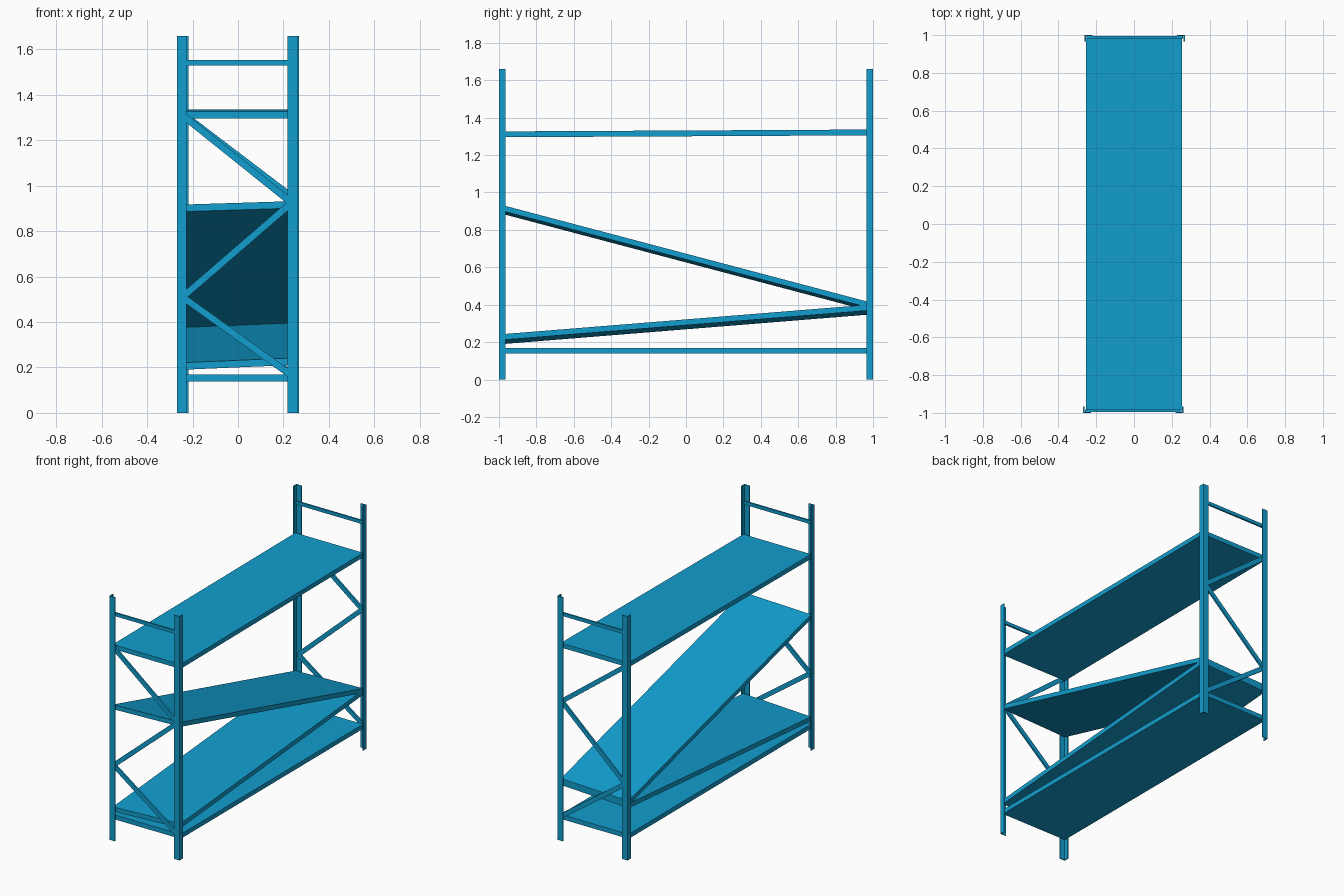
import bpy
import bmesh
from math import atan2
from mathutils import Vector, Matrix

cube = bpy.data.objects.get("Cube")
if cube:
    bpy.data.objects.remove(cube)

blue = bpy.data.materials.new("rack_blue")
blue.use_nodes = True
blue.diffuse_color = (0.006, 0.34, 0.62, 1)
blue.node_tree.nodes["Principled BSDF"].inputs["Base Color"].default_value = blue.diffuse_color


def add_object(name, bm):
    bmesh.ops.recalc_face_normals(bm, faces=bm.faces)
    mesh = bpy.data.meshes.new(name)
    bm.to_mesh(mesh)
    bm.free()
    mesh.materials.append(blue)
    obj = bpy.data.objects.new(name, mesh)
    bpy.context.collection.objects.link(obj)
    return obj


HEIGHT = 1.66
FLANGE_X, FLANGE_Y, WALL = 0.042, 0.035, 0.006
HALF_X, HALF_Y = 0.265, 1.0
SHELF_X, SHELF_Y, SHELF_THICK = 0.255, 0.982, 0.031


# Corner post: angle-iron profile pulled up to full height
def post(name, sx, sy, shift):
    profile = [(0, 0), (FLANGE_X, 0), (FLANGE_X, WALL), (WALL, WALL),
               (WALL, FLANGE_Y), (0, FLANGE_Y)]
    bm = bmesh.new()
    verts = [bm.verts.new((sx * (HALF_X - u) + shift, sy * (HALF_Y - v), 0))
             for u, v in profile]
    base = bm.faces.new(verts)
    top = bmesh.ops.extrude_face_region(bm, geom=[base])["geom"]
    bmesh.ops.translate(bm, vec=(0, 0, HEIGHT),
                        verts=[g for g in top if isinstance(g, bmesh.types.BMVert)])
    add_object(name, bm)


# Flat bar in an end frame, running between two (x, z) points
def bar(name, start, end, width, y, shift):
    a, b = Vector((start[0], 0, start[1])), Vector((end[0], 0, end[1]))
    d = b - a
    mid = (a + b) / 2 + Vector((shift, y, 0))
    bm = bmesh.new()
    bmesh.ops.create_cube(bm, size=1, matrix=Matrix.Translation(mid)
                          @ Matrix.Rotation(-atan2(d.z, d.x), 4, "Y")
                          @ Matrix.Diagonal((d.length, 0.012, width, 1)))
    add_object(name, bm)


# Shelf panel: a slab whose centre height follows its front, back and side tilt
def shelf(name, front, back, side_rise):
    bm = bmesh.new()
    bmesh.ops.create_cube(bm, size=2, matrix=Matrix.Diagonal(
        (SHELF_X, SHELF_Y, SHELF_THICK / 2, 1)))
    for v in bm.verts:
        t = (v.co.y / SHELF_Y + 1) / 2
        v.co.z += front + (back - front) * t + side_rise * v.co.x / SHELF_X
    add_object(name, bm)


# End frames: two posts, a top rail and zigzag bracing
for label, sy, shift in (("front", -1, -0.004), ("back", 1, 0.004)):
    for side, sx in (("left", 1), ("right", -1)):
        post(f"{label}_{side}_post", sx, sy, shift)
    y = sy * 0.988
    bar(f"{label}_top_rail", (-0.255, 1.541), (0.255, 1.541), 0.023, y, shift)
    joint = 0.925 if sy < 0 else 0.945
    zigzag = [(0.24, 0.165), (-0.24, 0.51), (0.24, joint), (-0.24, 1.31)]
    for i, (p, q) in enumerate(zip(zigzag, zigzag[1:])):
        bar(f"{label}_brace_{i + 1}", p, q, 0.03, y, shift)

# Shelves: level top and bottom, two sloping ones between
shelf("top_shelf", 1.311, 1.321, 0)
shelf("upper_sloping_shelf", 0.909, 0.39, 0.008)
shelf("lower_sloping_shelf", 0.216, 0.374, 0.011)
shelf("bottom_shelf", 0.154, 0.154, 0)
